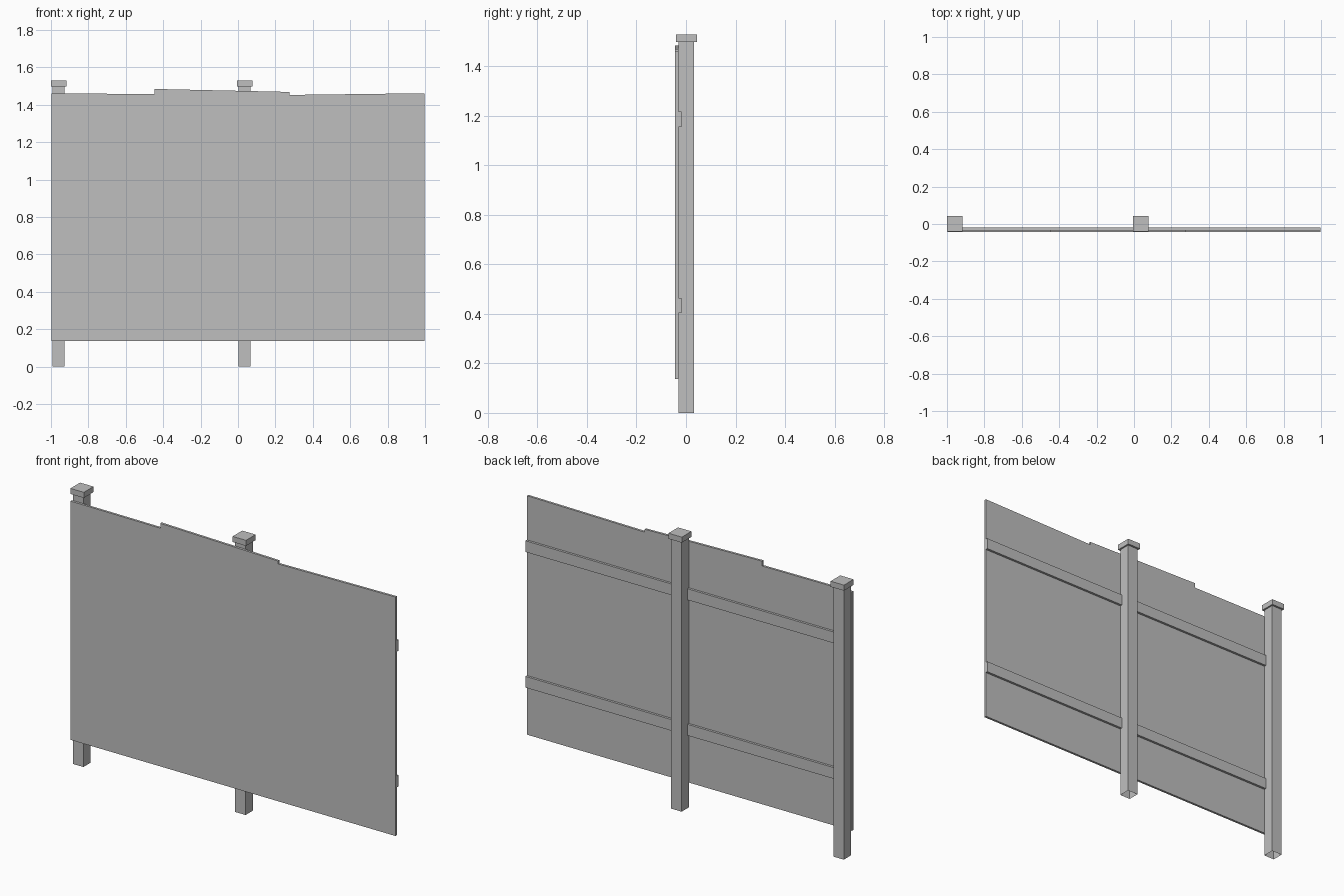
import bpy
import bmesh

if "Cube" in bpy.data.objects:
    bpy.data.objects.remove(bpy.data.objects["Cube"])

grey = bpy.data.materials.new("plain grey")
grey.use_nodes = True
colour = (0.52, 0.52, 0.52, 1)
grey.diffuse_color = colour
grey.node_tree.nodes["Principled BSDF"].inputs["Base Color"].default_value = colour


def finish(name, bm):
    mesh = bpy.data.meshes.new(name)
    bmesh.ops.recalc_face_normals(bm, faces=bm.faces)
    bm.to_mesh(mesh)
    bm.free()
    mesh.materials.append(grey)
    obj = bpy.data.objects.new(name, mesh)
    bpy.context.collection.objects.link(obj)
    return obj


def box(name, x, y, z, open_ends=False):
    bm = bmesh.new()
    bmesh.ops.create_cube(bm, size=1)
    for v in bm.verts:
        v.co = [lo + (c + 0.5) * (hi - lo) for c, (lo, hi) in zip(v.co, (x, y, z))]
    if open_ends:
        ends = [f for f in bm.faces if abs(f.normal.z) > 0.9]
        bmesh.ops.delete(bm, geom=ends, context="FACES_ONLY")
    return finish(name, bm)


# Boarding: one sheet with a stepped, slightly sloping top edge
outline = [(-0.997, 0.137), (0.997, 0.137), (0.997, 1.462), (0.275, 1.453),
           (0.275, 1.469), (-0.446, 1.485), (-0.446, 1.458), (-0.997, 1.461)]
bm = bmesh.new()
front = bm.faces.new([bm.verts.new((x, -0.044, z)) for x, z in outline])
side = bmesh.ops.extrude_face_region(bm, geom=[front], use_keep_orig=True)
for v in side["geom"]:
    if isinstance(v, bmesh.types.BMVert):
        v.co.y = -0.031
finish("fence_panel", bm)

# Rails along the back
for name, z in (("lower_rail", 0.403), ("upper_rail", 1.155)):
    box(name, (-0.957, 0.998), (-0.031, -0.018), (z, z + 0.062))

# Hollow posts, each closed by an overhanging cap
for name, x in (("right_post", -0.959), ("middle_post", 0.036)):
    box(name, (x - 0.032, x + 0.032), (-0.031, 0.033), (0, 1.5), open_ends=True)
    box(name + "_cap", (x - 0.041, x + 0.041), (-0.04, 0.044), (1.498, 1.529))
